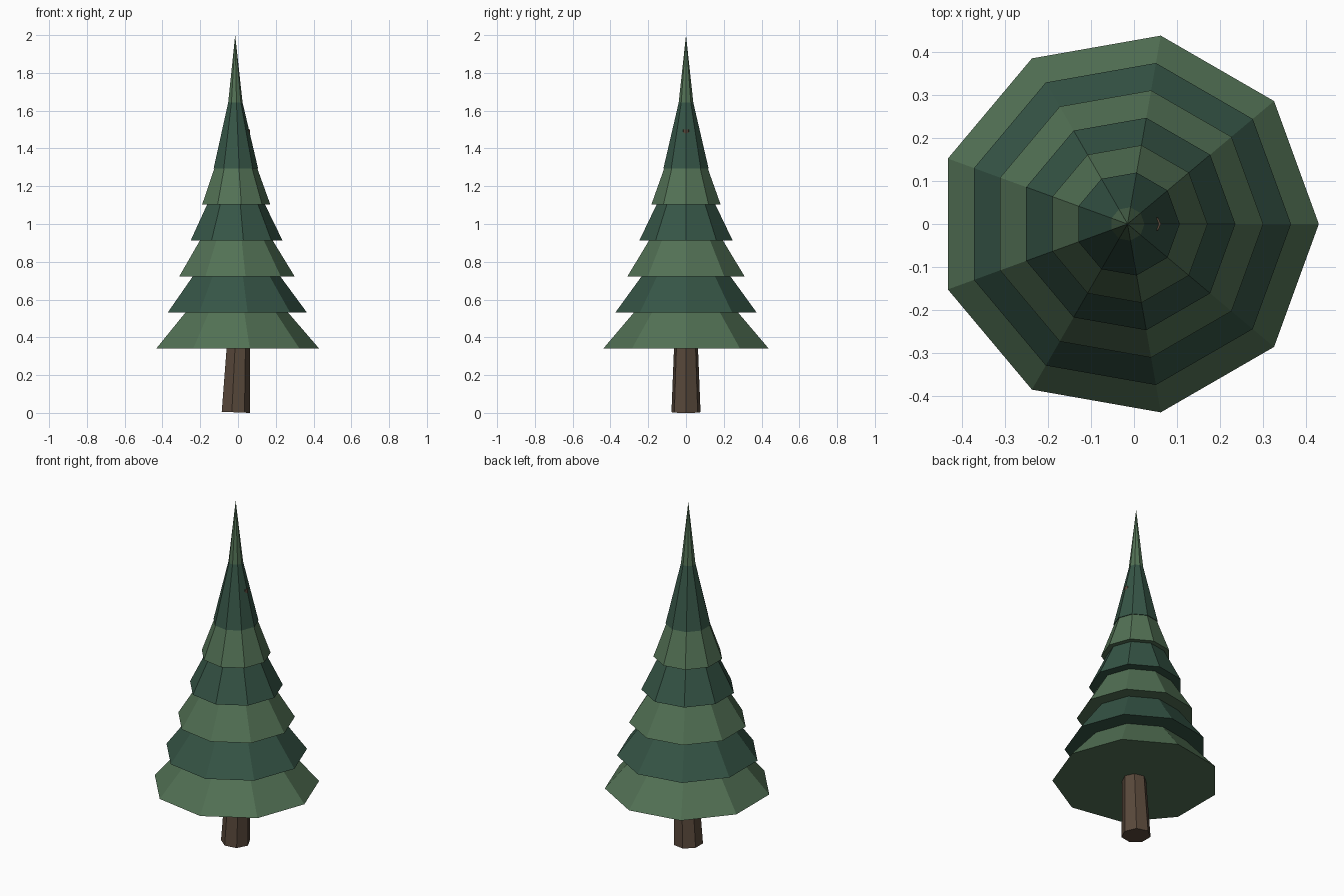
import bpy, bmesh
from math import sin, cos, tau
from mathutils import Matrix

if "Cube" in bpy.data.objects:
    bpy.data.objects.remove(bpy.data.objects["Cube"])


def material(name, rgb):
    m = bpy.data.materials.new(name)
    m.diffuse_color = (*rgb, 1)
    m.use_nodes = True
    m.node_tree.nodes["Principled BSDF"].inputs["Base Color"].default_value = m.diffuse_color
    return m


def cone(name, sides, r1, r2, height, mat, matrix):
    """Capped, flat-shaded cone with its first corner on +x; r2 = 0 gives a point."""
    bm = bmesh.new()

    def ring(r, z):
        return [bm.verts.new((r * cos(tau * i / sides), r * sin(tau * i / sides), z))
                for i in range(sides)]

    low = ring(r1, 0)
    high = ring(r2, height) if r2 else [bm.verts.new((0, 0, height))]
    bm.faces.new(low[::-1])
    if r2:
        bm.faces.new(high)
    for i in range(sides):
        j = (i + 1) % sides
        top = [high[j], high[i]] if r2 else high
        bm.faces.new([low[i], low[j]] + top)
    bm.transform(matrix)
    me = bpy.data.meshes.new(name)
    bm.to_mesh(me)
    bm.free()
    me.materials.append(mat)
    ob = bpy.data.objects.new(name, me)
    bpy.context.collection.objects.link(ob)
    return ob


light = material("light_green", (0.085, 0.165, 0.09))
dark = material("dark_green", (0.036, 0.09, 0.061))
brown = material("bark", (0.10, 0.066, 0.044))
CX = -0.015

# slightly leaning, tapered trunk running up inside the foliage
lean = Matrix.Translation((CX, 0, 0.003)) @ Matrix.Rotation(0.04, 4, 'Y')
cone("trunk", 7, 0.079, 0.018, 1.5, brown, lean)

# overlapping foliage tiers, alternating in colour
for i in range(7):
    cone(f"foliage_tier_{i + 1}", 9, 0.445 - 0.0647 * i, 0, 0.516,
         dark if i % 2 else light,
         Matrix.Translation((CX, 0, 0.34 + 0.1907 * i)))
